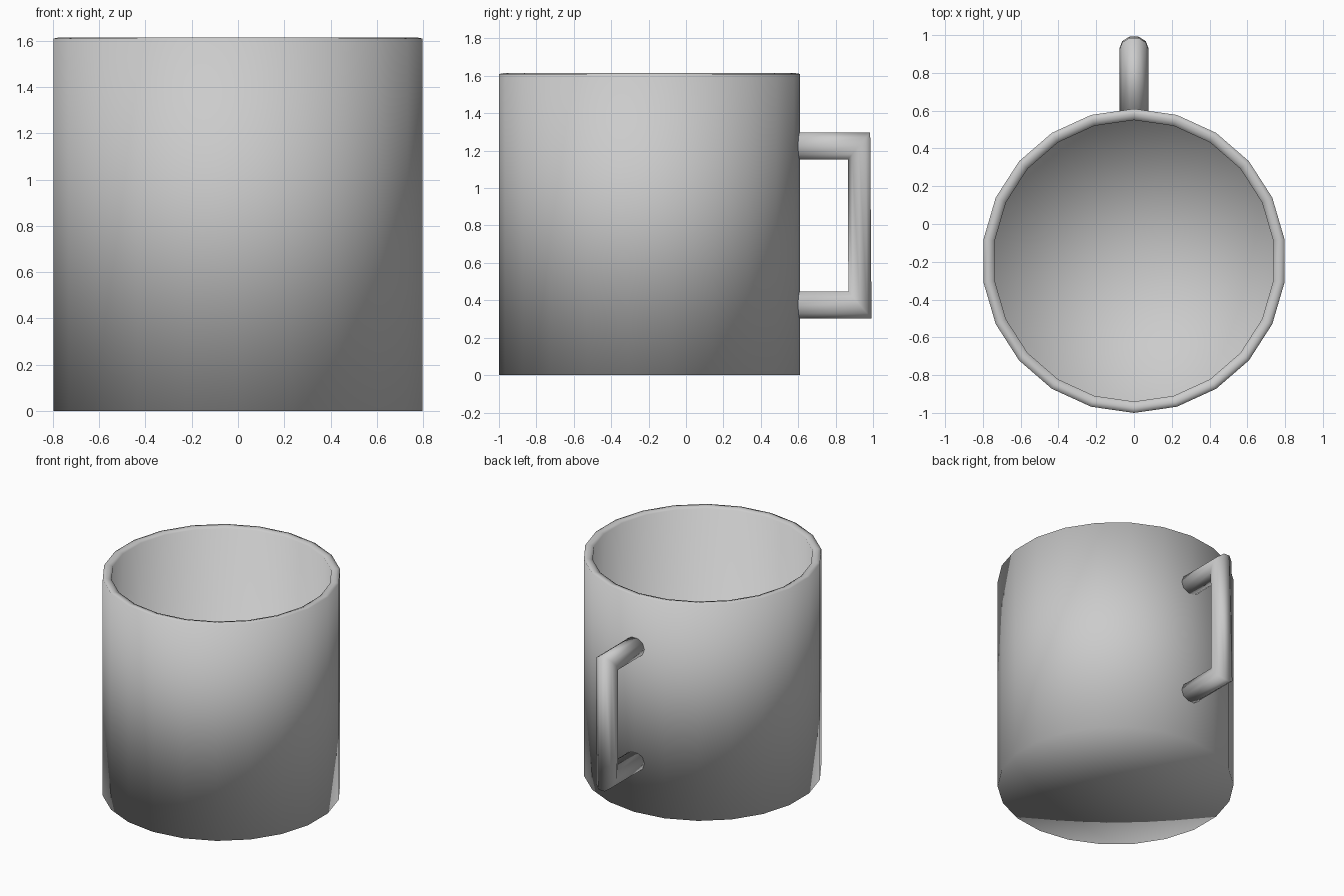
import bpy, bmesh
from math import sin, cos, pi

if "Cube" in bpy.data.objects:
    bpy.data.objects.remove(bpy.data.objects["Cube"])


def make_object(name, bm):
    bmesh.ops.recalc_face_normals(bm, faces=bm.faces)
    for f in bm.faces:
        f.smooth = True
    me = bpy.data.meshes.new(name)
    bm.to_mesh(me)
    bm.free()
    ob = bpy.data.objects.new(name, me)
    bpy.context.collection.objects.link(ob)
    return ob


def bridge(bm, a, b):
    n = len(a)
    for i in range(n):
        j = (i + 1) % n
        bm.faces.new((a[i], a[j], b[j], b[i]))


# Cup: lathed closed wall profile (radius, height), outside then inside
CY, SIDES = -0.195, 22
profile = [(0.805, 0.0), (0.805, 1.61), (0.778, 1.615), (0.745, 1.605), (0.745, 0.06)]
bm = bmesh.new()
rings = []
for r, z in profile:
    rings.append([bm.verts.new((r * sin(2 * pi * i / SIDES), CY + r * cos(2 * pi * i / SIDES), z))
                  for i in range(SIDES)])
for a, b in zip(rings, rings[1:]):
    bridge(bm, a, b)
# Base and inner floor discs
for ring, z in ((rings[0], 0.0), (rings[-1], 0.06)):
    centre = bm.verts.new((0, CY, z))
    for i in range(SIDES):
        bm.faces.new((ring[i], ring[(i + 1) % SIDES], centre))
make_object("mug_body", bm)

# Handle: round bar swept along a squared path with mitred corners
# Each station: centre y, centre z, section reach in y and in z
stations = [(0.58, 1.225, 0, 0.075), (0.925, 1.225, 0.063, 0.075),
            (0.93, 0.375, 0.065, -0.075), (0.58, 0.375, 0, -0.075)]
N = 10
bm = bmesh.new()
rings = []
for y, z, ry, rz in stations:
    rings.append([bm.verts.new((0.077 * cos(2 * pi * i / N),
                                y + ry * sin(2 * pi * i / N),
                                z + rz * sin(2 * pi * i / N))) for i in range(N)])
for a, b in zip(rings, rings[1:]):
    bridge(bm, a, b)
bm.faces.new(rings[0])
bm.faces.new(rings[-1])
make_object("mug_handle", bm)
